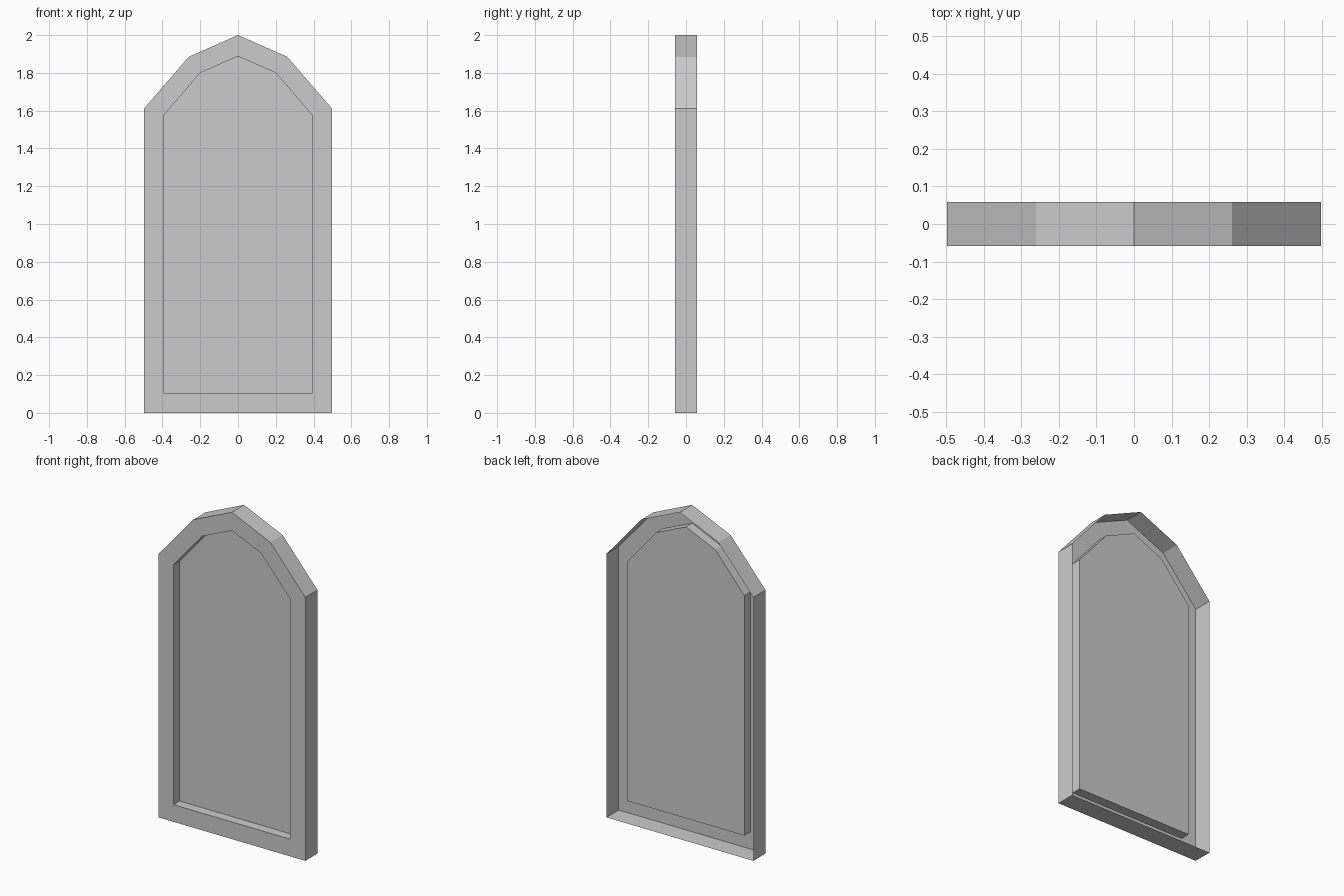
import bpy
import bmesh

cube = bpy.data.objects.get("Cube")
if cube:
    bpy.data.objects.remove(cube, do_unlink=True)

grey = bpy.data.materials.new("plain grey")
grey.use_nodes = True
colour = (0.6, 0.6, 0.6, 1)
grey.diffuse_color = colour
grey.node_tree.nodes["Principled BSDF"].inputs["Base Color"].default_value = colour

FRONT, PANEL, BACK = -0.059, 0.0, 0.059


def arch(half):
    """Mirror a half outline, running from the foot to the peak, into a full one."""
    return half + [(-x, z) for x, z in reversed(half) if x > 0]


outer = arch([(0.497, 0), (0.497, 1.612), (0.261, 1.885), (0, 2)])
inner = arch([(0.395, 0.105), (0.395, 1.573), (0.2, 1.8), (0, 1.888)])

bm = bmesh.new()


def ring(outline, y):
    return [bm.verts.new((x, y, z)) for x, z in outline]


def bridge(a, b):
    for i in range(len(a)):
        j = (i + 1) % len(a)
        bm.faces.new((a[i], a[j], b[j], b[i]))


# Open-backed shell: outer walls, front rim, recess walls
rings = [ring(outer, BACK), ring(outer, FRONT), ring(inner, FRONT), ring(inner, PANEL)]
for a, b in zip(rings, rings[1:]):
    bridge(a, b)

# Recessed panel
bm.faces.new(rings[-1])
bmesh.ops.recalc_face_normals(bm, faces=bm.faces)
panel = max(bm.faces, key=lambda f: len(f.verts))
panel.normal_update()
if panel.normal.y > 0:
    bmesh.ops.reverse_faces(bm, faces=bm.faces)

mesh = bpy.data.meshes.new("arched_window_frame")
bm.to_mesh(mesh)
bm.free()
mesh.materials.append(grey)
frame = bpy.data.objects.new("arched_window_frame", mesh)
bpy.context.collection.objects.link(frame)
